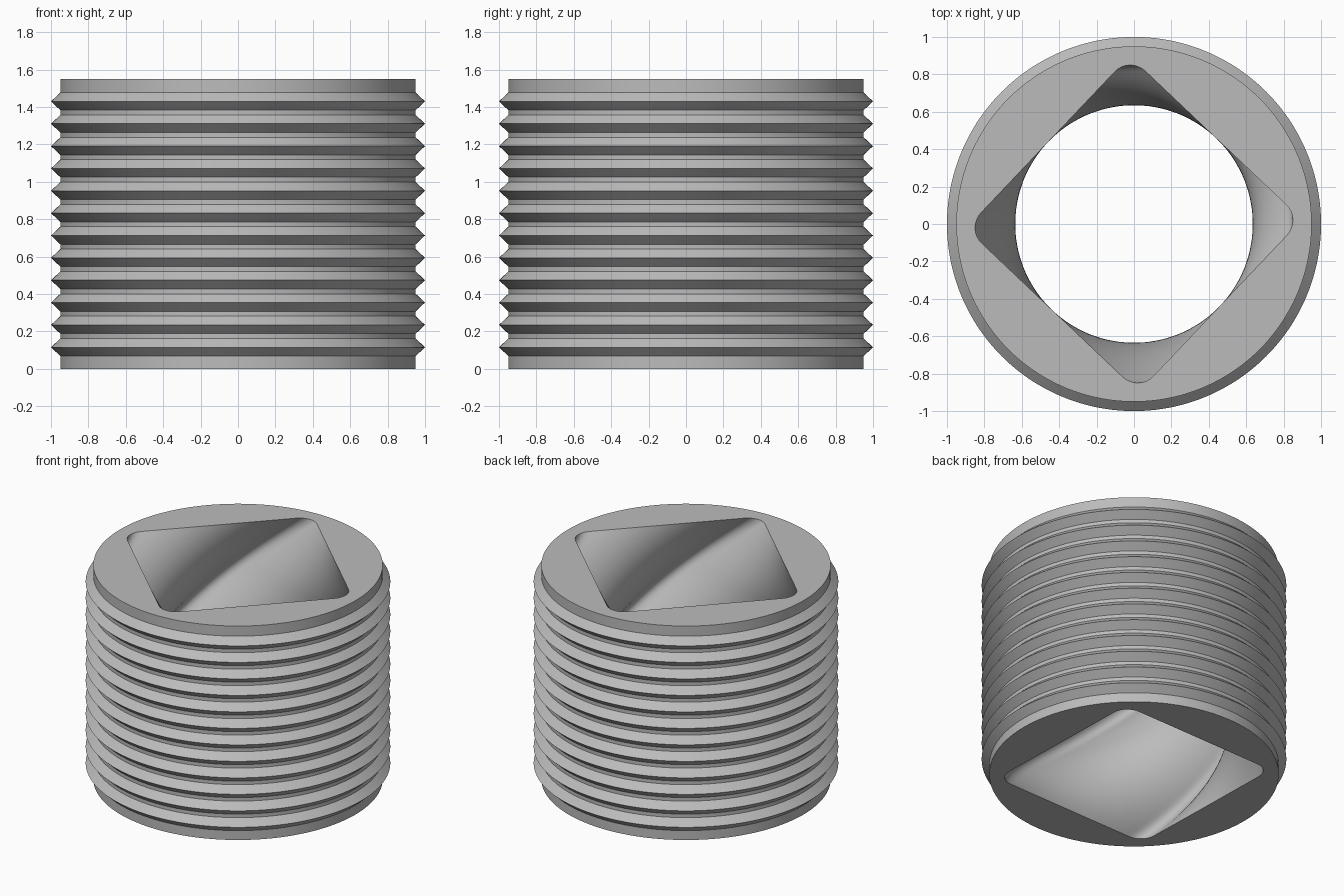
import bpy
import bmesh
from math import radians, sin, cos, tan, sqrt, pi, tau

SEGMENTS = 240
HEIGHT = 1.55
CORE, CREST = 0.95, 1.0
RIDGES, PITCH, FIRST = 12, 0.1195, 0.115
HALF_RIDGE = 0.047
FLAT, FILLET = 0.635, 0.116      # square bore: centre to side, corner radius
LEVELS = 72
TWIST = radians(135)
START_STEP = 1                   # bore is turned by one segment at the top
STEP = tau / SEGMENTS

cube = bpy.data.objects.get("Cube")
if cube:
    bpy.data.objects.remove(cube, do_unlink=True)


def bore_radius(angle):
    """Radius of a rounded square whose corner lies at angle zero."""
    t = abs(angle % (pi / 2) - pi / 4)
    if tan(t) <= (FLAT - FILLET) / FLAT:
        return FLAT / cos(t)
    c = (FLAT - FILLET) * sqrt(2)
    d = pi / 4 - t
    return c * cos(d) + sqrt(max(0, FILLET ** 2 - (c * sin(d)) ** 2))


def ring(bm, z, radius, turn=0):
    verts = []
    for i in range(SEGMENTS):
        a = i * STEP
        r = radius(a)
        verts.append(bm.verts.new((r * cos(a + turn), r * sin(a + turn), z)))
    return verts


def bridge(bm, low, high, shift=0):
    for i in range(SEGMENTS):
        j = (i + 1) % SEGMENTS
        bm.faces.new((low[i], low[j],
                      high[(j + shift) % SEGMENTS], high[(i + shift) % SEGMENTS]))


bm = bmesh.new()

# Ribbed outer wall
profile = [(CORE, 0)]
for k in range(RIDGES):
    z = FIRST + k * PITCH
    profile += [(CORE, z - HALF_RIDGE), (CREST, z), (CORE, z + HALF_RIDGE)]
profile.append((CORE, HEIGHT))
outer = [ring(bm, z, lambda a, r=r: r) for r, z in profile]

# Twisted square bore, listed from top to bottom
bore = []
for k in range(LEVELS + 1):
    f = k / LEVELS
    bore.append(ring(bm, HEIGHT * (1 - f), bore_radius, START_STEP * STEP + TWIST * f))

for rings in (outer, bore):
    for a, b in zip(rings, rings[1:]):
        bridge(bm, a, b)

# Flat end faces
bridge(bm, outer[-1], bore[0], -START_STEP)
bridge(bm, bore[-1], outer[0], START_STEP + round(TWIST / STEP))
bmesh.ops.recalc_face_normals(bm, faces=bm.faces)

mesh = bpy.data.meshes.new("ribbed_sleeve")
bm.to_mesh(mesh)
bm.free()
sleeve = bpy.data.objects.new("ribbed_sleeve", mesh)
bpy.context.collection.objects.link(sleeve)

# Plain grey finish
grey = bpy.data.materials.new("plain_grey")
grey.use_nodes = True
colour = (0.5, 0.5, 0.5, 1)
grey.diffuse_color = colour
grey.node_tree.nodes["Principled BSDF"].inputs["Base Color"].default_value = colour
mesh.materials.append(grey)

bpy.ops.object.select_all(action="DESELECT")
sleeve.select_set(True)
bpy.context.view_layer.objects.active = sleeve
bpy.ops.object.shade_smooth_by_angle(angle=radians(30))
